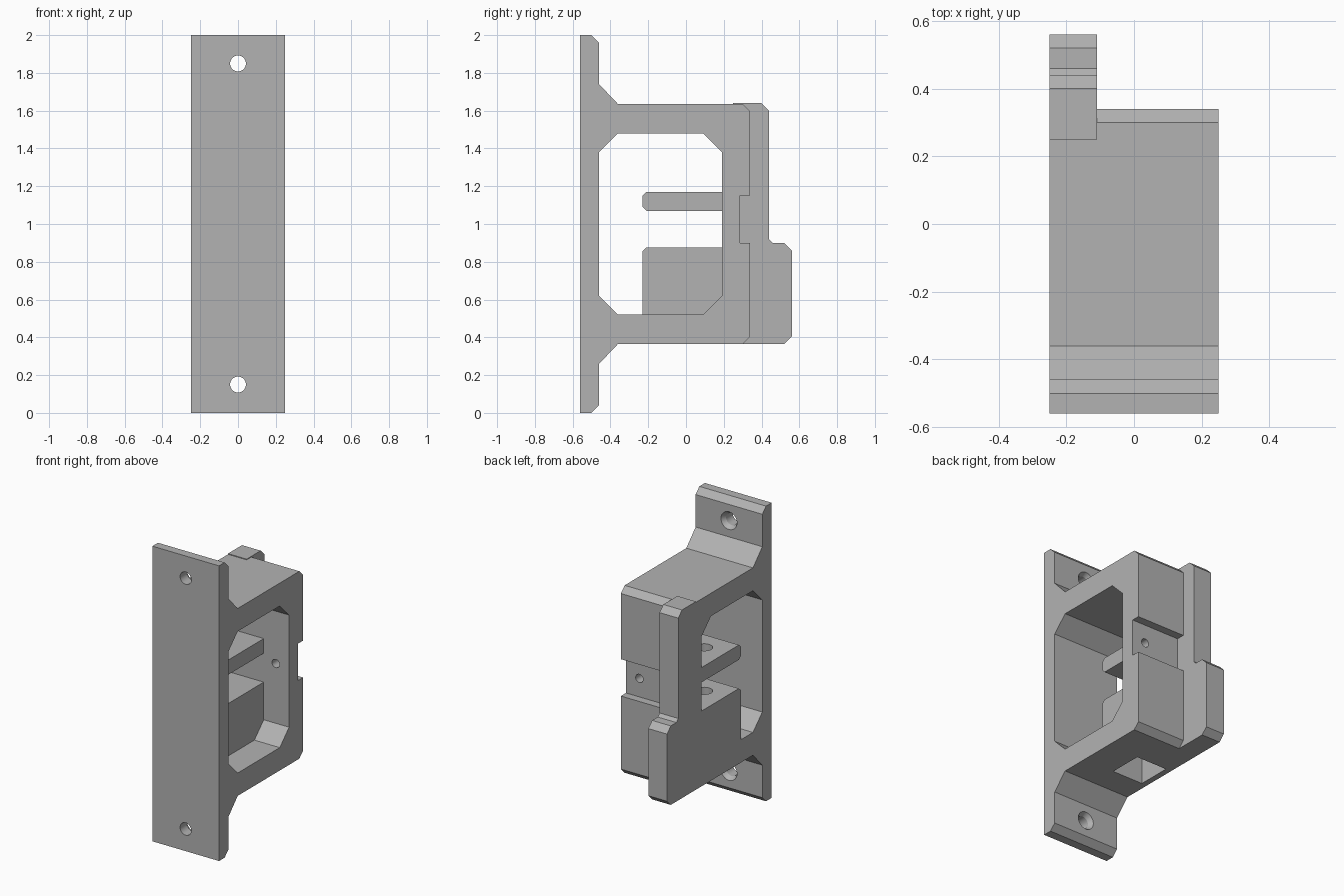
import bpy, bmesh, math
from mathutils import Matrix, Vector

default = bpy.data.objects.get("Cube")
if default:
    bpy.data.objects.remove(default, do_unlink=True)

grey = bpy.data.materials.new("plain grey")
grey.use_nodes = True
grey.diffuse_color = (0.45, 0.45, 0.45, 1)
grey.node_tree.nodes["Principled BSDF"].inputs["Base Color"].default_value = (0.45, 0.45, 0.45, 1)


def finish(name, bm):
    bmesh.ops.recalc_face_normals(bm, faces=bm.faces)
    mesh = bpy.data.meshes.new(name)
    bm.to_mesh(mesh)
    bm.free()
    mesh.materials.append(grey)
    obj = bpy.data.objects.new(name, mesh)
    bpy.context.collection.objects.link(obj)
    return obj


def prism(name, profile, x0, x1):
    """Extrude a (y, z) profile from x0 to x1."""
    bm = bmesh.new()
    face = bm.faces.new([bm.verts.new((x0, y, z)) for y, z in profile])
    ext = bmesh.ops.extrude_face_region(bm, geom=[face])
    moved = [v for v in ext["geom"] if isinstance(v, bmesh.types.BMVert)]
    bmesh.ops.translate(bm, verts=moved, vec=(x1 - x0, 0, 0))
    return finish(name, bm)


def tube(name, start, end, r0, r1=None):
    """Round cutter between two points, optionally tapered."""
    a, b = Vector(start), Vector(end)
    turn = (b - a).to_track_quat('Z', 'Y').to_matrix().to_4x4()
    bm = bmesh.new()
    bmesh.ops.create_cone(bm, cap_ends=True, segments=32, radius1=r0,
                          radius2=r0 if r1 is None else r1, depth=(b - a).length,
                          matrix=Matrix.Translation((a + b) / 2) @ turn)
    return finish(name, bm)


def combine(target, tool, operation):
    mod = target.modifiers.new(tool.name, 'BOOLEAN')
    mod.operation, mod.solver, mod.object = operation, 'EXACT', tool
    bpy.context.view_layer.objects.active = target
    bpy.ops.object.modifier_apply(modifier=mod.name)
    bpy.data.objects.remove(tool, do_unlink=True)


LEFT, RIGHT, STEP, INNER = 0.25, -0.25, -0.11, 0.06

# Mounting plate and box frame, with a notch in the rear wall
lower = [(-.56, 0), (-.5, 0), (-.46, .04), (-.46, .26), (-.36, .365), (.3, .365), (.34, .405)]
upper = [(y, 2 - z) for y, z in reversed(lower)]
notch = [(.34, .9), (.285, .9), (.285, 1.15), (.34, 1.15)]
bracket = prism("bracket_body", lower + notch + upper, RIGHT, LEFT)

# Chamfered window through the frame
half = [(-.46, .62), (-.36, .52), (.09, .52), (.19, .62)]
window = prism("window", half + [(y, 2 - z) for y, z in reversed(half)], -.4, .4)
combine(bracket, window, 'DIFFERENCE')

# Stepped rear fin
fin = prism("rear_fin", [(.25, .365), (.52, .365), (.56, .405), (.56, .86), (.52, .9), (.46, .9),
                         (.44, .92), (.44, 1.6), (.4, 1.64), (.25, 1.64)], RIGHT, STEP)
combine(bracket, fin, 'UNION')

# Inner block and shelf
block = prism("inner_block", [(-.23, .45), (.24, .45), (.24, .875), (-.21, .875), (-.23, .855)],
              RIGHT, INNER)
combine(bracket, block, 'UNION')
shelf = prism("shelf", [(-.21, 1.07), (.24, 1.07), (.24, 1.17), (-.21, 1.17), (-.23, 1.15), (-.23, 1.09)],
              RIGHT, INNER)
combine(bracket, shelf, 'UNION')

# Square pocket from below and the vertical bore above it
cx, cy, s = -.095, -.06, .115
pocket = prism("pocket", [(cy - s, .2), (cy + s, .2), (cy + s, .77), (cy - s, .77)], cx - s, cx + s)
combine(bracket, pocket, 'DIFFERENCE')
combine(bracket, tube("bore", (cx, cy, .7), (cx, cy, 1.3), .052), 'DIFFERENCE')

# Small hole in the rear wall
combine(bracket, tube("rear_hole", (.15, .1, 1.025), (.15, .4, 1.025), .028), 'DIFFERENCE')

# Countersunk screw holes in the plate
for z in (.15, 1.85):
    combine(bracket, tube("screw_hole", (0, -.7, z), (0, -.4, z), .042), 'DIFFERENCE')
    combine(bracket, tube("countersink", (0, -.49, z), (0, -.45, z), .042, .066), 'DIFFERENCE')

# Tidy coplanar seams, keep flats crisp and bores smooth
bm = bmesh.new()
bm.from_mesh(bracket.data)
bmesh.ops.remove_doubles(bm, verts=bm.verts, dist=1e-5)
bmesh.ops.dissolve_limit(bm, angle_limit=math.radians(1), verts=bm.verts, edges=bm.edges)
bm.to_mesh(bracket.data)
bm.free()
bpy.ops.object.select_all(action='DESELECT')
bracket.select_set(True)
bpy.context.view_layer.objects.active = bracket
bpy.ops.object.shade_smooth_by_angle(angle=math.radians(20))
